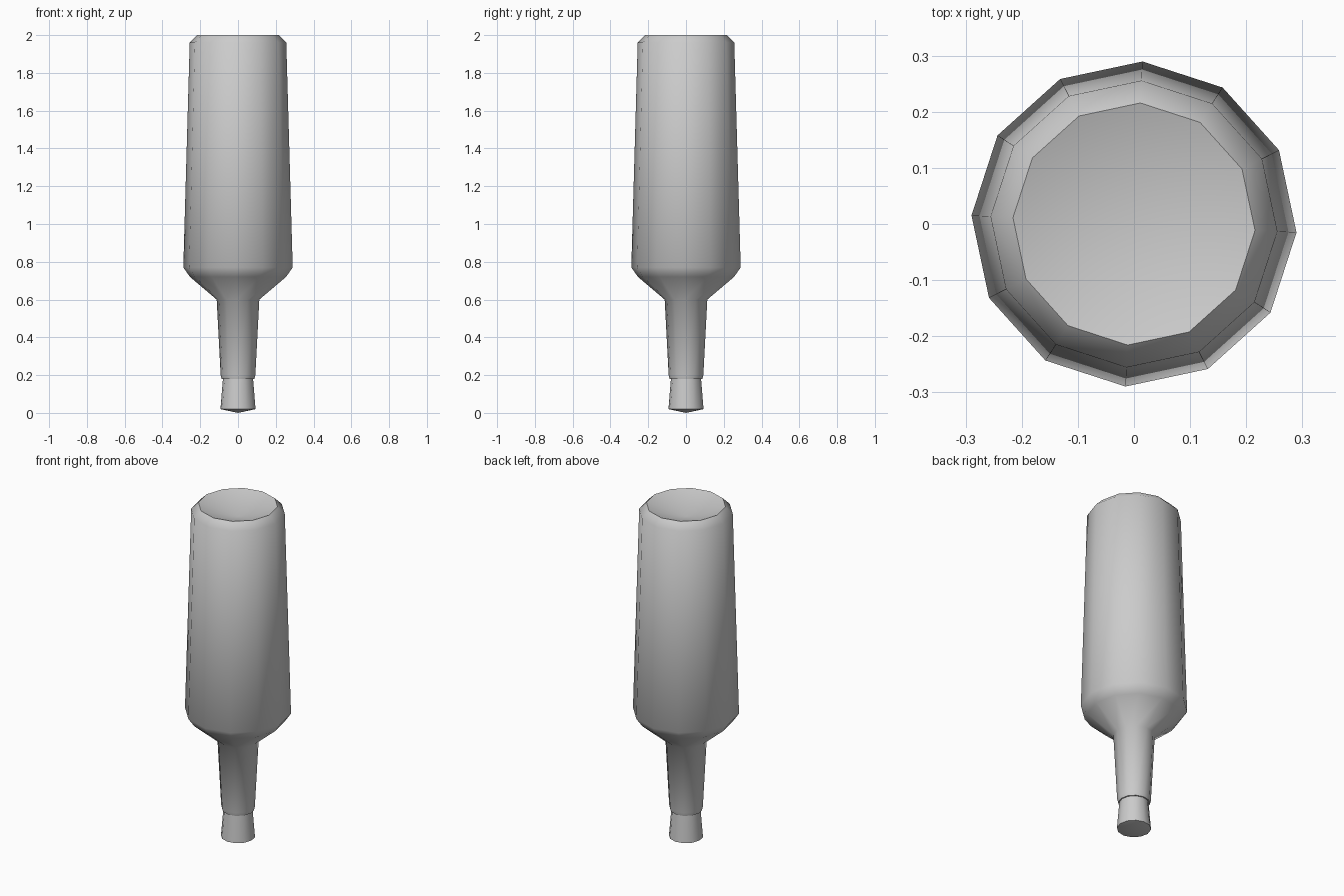
import bpy, bmesh, math

if "Cube" in bpy.data.objects:
    bpy.data.objects.remove(bpy.data.objects["Cube"])

SIDES = 12
PHASE = math.radians(-3)

grey = bpy.data.materials.new("plain_grey")
grey.diffuse_color = (0.6, 0.6, 0.6, 1)
grey.use_nodes = True
grey.node_tree.nodes["Principled BSDF"].inputs["Base Color"].default_value = grey.diffuse_color


def lathe(name, profile):
    """Spin (radius, z) points from bottom to top; radius 0 makes a tip."""
    bm = bmesh.new()
    rings = []
    for r, z in profile:
        if r == 0:
            rings.append([bm.verts.new((0, 0, z))] * SIDES)
        else:
            rings.append([bm.verts.new((r * math.cos(PHASE + math.tau * i / SIDES),
                                        r * math.sin(PHASE + math.tau * i / SIDES), z))
                          for i in range(SIDES)])
    for low, high in zip(rings, rings[1:]):
        for i in range(SIDES):
            j = (i + 1) % SIDES
            corners = [low[i], low[j], high[j], high[i]]
            bm.faces.new(list(dict.fromkeys(corners)))
    bmesh.ops.recalc_face_normals(bm, faces=bm.faces[:])
    mesh = bpy.data.meshes.new(name)
    bm.to_mesh(mesh)
    bm.free()
    mesh.materials.append(grey)
    obj = bpy.data.objects.new(name, mesh)
    bpy.context.collection.objects.link(obj)
    bpy.context.view_layer.objects.active = obj
    obj.select_set(True)
    bpy.ops.object.shade_smooth_by_angle(angle=math.radians(52))
    obj.select_set(False)
    return obj


# Upturned bottle: lip, neck, shoulder, body, chamfered base with a dished centre
lathe("bottle", [(0.08, 0.18), (0.087, 0.18), (0.092, 0.20), (0.113, 0.60),
                 (0.255, 0.72), (0.29, 0.77), (0.256, 1.96), (0.216, 2.0),
                 (0, 1.93)])

# Flared stopper with a slightly pointed end
lathe("stopper", [(0, 0), (0.093, 0.02), (0.08, 0.18)])
